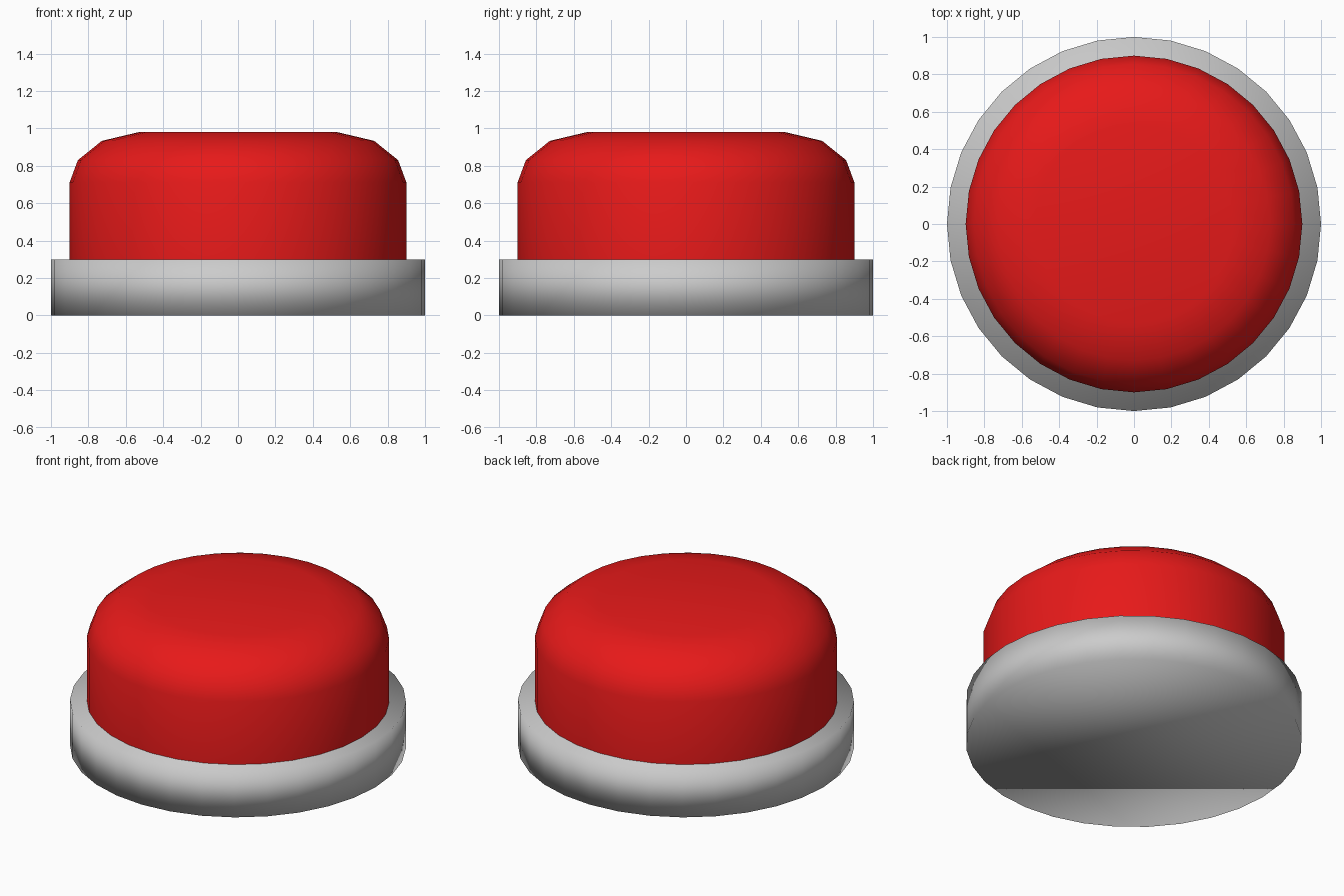
import bpy, bmesh
from math import cos, sin, tau

if "Cube" in bpy.data.objects:
    bpy.data.objects.remove(bpy.data.objects["Cube"])

SIDES = 32


def lathe(name, profile, cap_bottom, color=None):
    """Revolve (radius, height) rings around z, smooth shaded, with a flat top."""
    bm = bmesh.new()
    rings = [[bm.verts.new((r * cos(tau * i / SIDES), r * sin(tau * i / SIDES), z))
              for i in range(SIDES)] for r, z in profile]
    for low, high in zip(rings, rings[1:]):
        for i in range(SIDES):
            j = (i + 1) % SIDES
            bm.faces.new((low[i], low[j], high[j], high[i]))
    bm.faces.new(rings[-1])
    if cap_bottom:
        bm.faces.new(rings[0][::-1])
    for f in bm.faces:
        f.smooth = True
    mesh = bpy.data.meshes.new(name)
    bm.to_mesh(mesh)
    bm.free()
    obj = bpy.data.objects.new(name, mesh)
    bpy.context.collection.objects.link(obj)
    if color:
        mat = bpy.data.materials.new(name + "_red")
        mat.diffuse_color = color
        mat.use_nodes = True
        mat.node_tree.nodes["Principled BSDF"].inputs["Base Color"].default_value = mat.diffuse_color
        mesh.materials.append(mat)
    return obj


# Round grey base, smooth over its rims
lathe("button_base", [(1, 0), (1, 0.3)], True)

# Red push cap: straight wall, rounded shoulder, flat top
lathe("button_cap",
      [(0.9, 0.28), (0.9, 0.712), (0.856, 0.83), (0.728, 0.933), (0.529, 0.98)],
      False, (0.8, 0.01, 0.01, 1))
